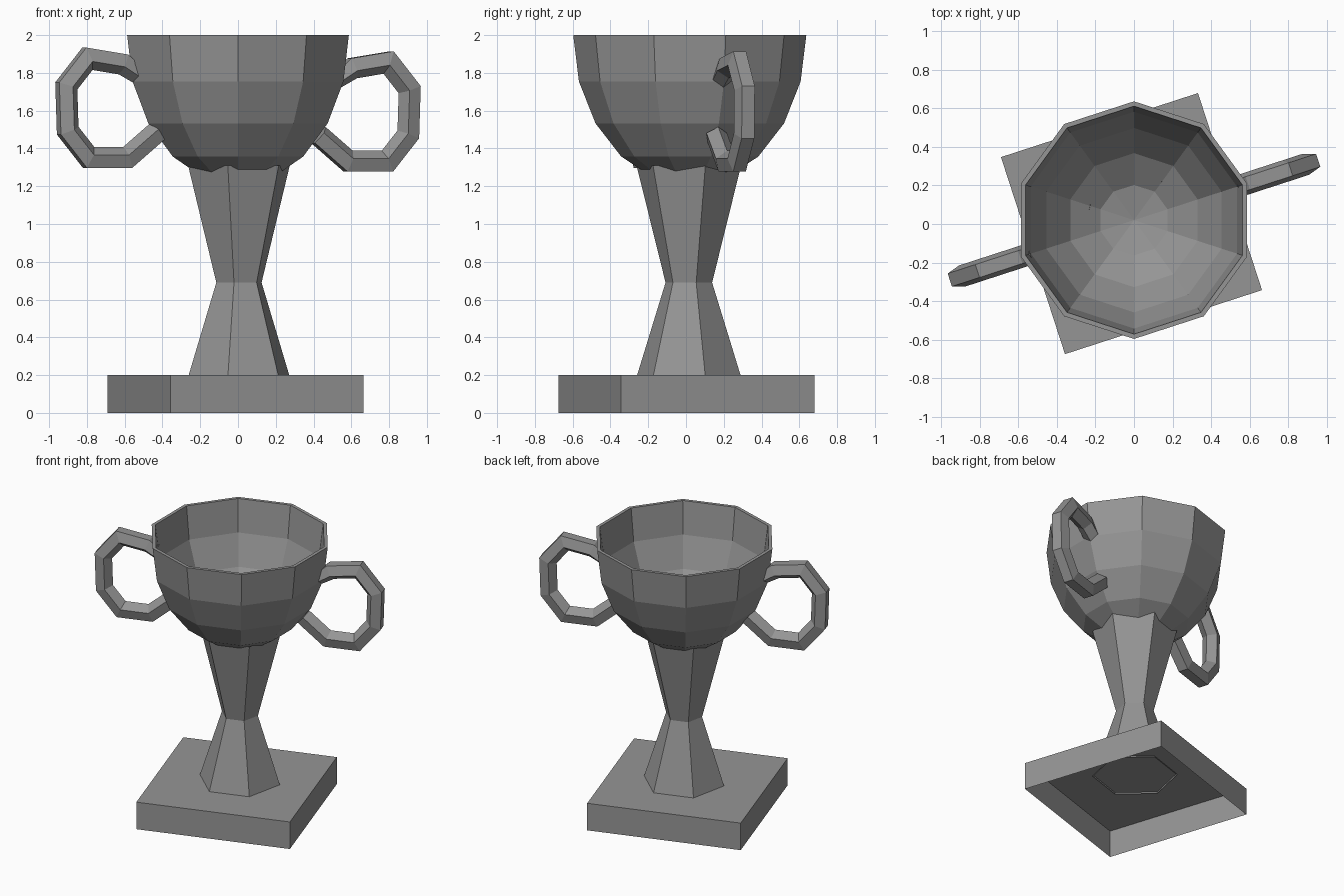
import bpy
from math import sin, cos, pi, radians
from mathutils import Vector

if "Cube" in bpy.data.objects:
    bpy.data.objects.remove(bpy.data.objects["Cube"])

TURN = radians(18)
grey = bpy.data.materials.new("dark_grey")
grey.diffuse_color = (0.3, 0.3, 0.3, 1)
grey.use_nodes = True
grey.node_tree.nodes["Principled BSDF"].inputs["Base Color"].default_value = grey.diffuse_color


def add(name, verts, faces, loc=(0, 0, 0), turn=TURN):
    me = bpy.data.meshes.new(name)
    me.from_pydata(verts, [], faces)
    me.update()
    me.materials.append(grey)
    ob = bpy.data.objects.new(name, me)
    ob.location = loc
    ob.rotation_euler.z = turn
    bpy.context.collection.objects.link(ob)
    return ob


def skin(rings, n):
    """Quads between successive rings of n points."""
    return [(i * n + j, i * n + (j + 1) % n, (i + 1) * n + (j + 1) % n, (i + 1) * n + j)
            for i in range(rings - 1) for j in range(n)]


def lathe(name, profile, n, loc, tips=False):
    """Revolve (radius, z) pairs; tips = (z at start, z at end) closes both ends with fans."""
    verts = [(r * cos(2 * pi * j / n), r * sin(2 * pi * j / n), z)
             for r, z in profile for j in range(n)]
    faces = skin(len(profile), n)
    if tips:
        a, b, last = len(verts), len(verts) + 1, (len(profile) - 1) * n
        verts += [(0, 0, tips[0]), (0, 0, tips[1])]
        for j in range(n):
            k = (j + 1) % n
            faces += [(a, k, j), (b, last + j, last + k)]
    return add(name, verts, faces, loc)


# square base, open underneath
h = 0.538
base = [(x * h, y * h, z) for z in (0, 0.2)
        for x, y in ((-1, -1), (1, -1), (1, 1), (-1, 1))]
add("base", base, skin(2, 4) + [(4, 5, 6, 7)], (-0.013, 0.002, 0))

# six-sided waisted stem, open at both ends
lathe("stem", [(0.283, 0.19), (0.126, 0.69), (0.283, 1.31)], 6, (0.005, 0.015, 0))

# ten-sided hemispherical bowl with a thin wall
steps = [radians(18 * k) for k in range(1, 6)]
outer = [(0.617 * sin(a), 2 - 0.795 * cos(a)) for a in steps]
inner = [(0.592 * sin(a), 2 - 0.77 * cos(a)) for a in reversed(steps)]
lathe("bowl", outer + inner, 10, (0, 0.02, 0), (1.205, 1.23))


# handles: five-sided tube, flat side outward, along a (radius, z) path
def handle(name, turn, dz):
    path = [Vector(p) for p in ((0.567, 1.80), (0.64, 1.85), (0.835, 1.881), (0.956, 1.733),
                                (0.948, 1.492), (0.829, 1.347), (0.617, 1.347), (0.449, 1.487))]
    verts = []
    for i, p in enumerate(path):
        ins = (p - path[i - 1]).normalized() if i else Vector((1, 0))
        out = (path[i + 1] - p).normalized() if 0 < i < len(path) - 1 else ins
        t = (ins + out).normalized()
        side = Vector((-t.y, t.x)) / max(t.dot(ins), 0.7)
        for k in range(5):
            a = radians(36 + 72 * k)
            q = p + side * 0.061 * cos(a)
            verts.append((q.x, 0.06 * sin(a), q.y))
    m = len(path)
    caps = [tuple(range(4, -1, -1)), tuple(range((m - 1) * 5, m * 5))]
    add(name, verts, skin(m, 5) + caps, (0, 0.02, dz), turn)


handle("right_handle", TURN, -0.02)
handle("left_handle", TURN + pi, 0)
